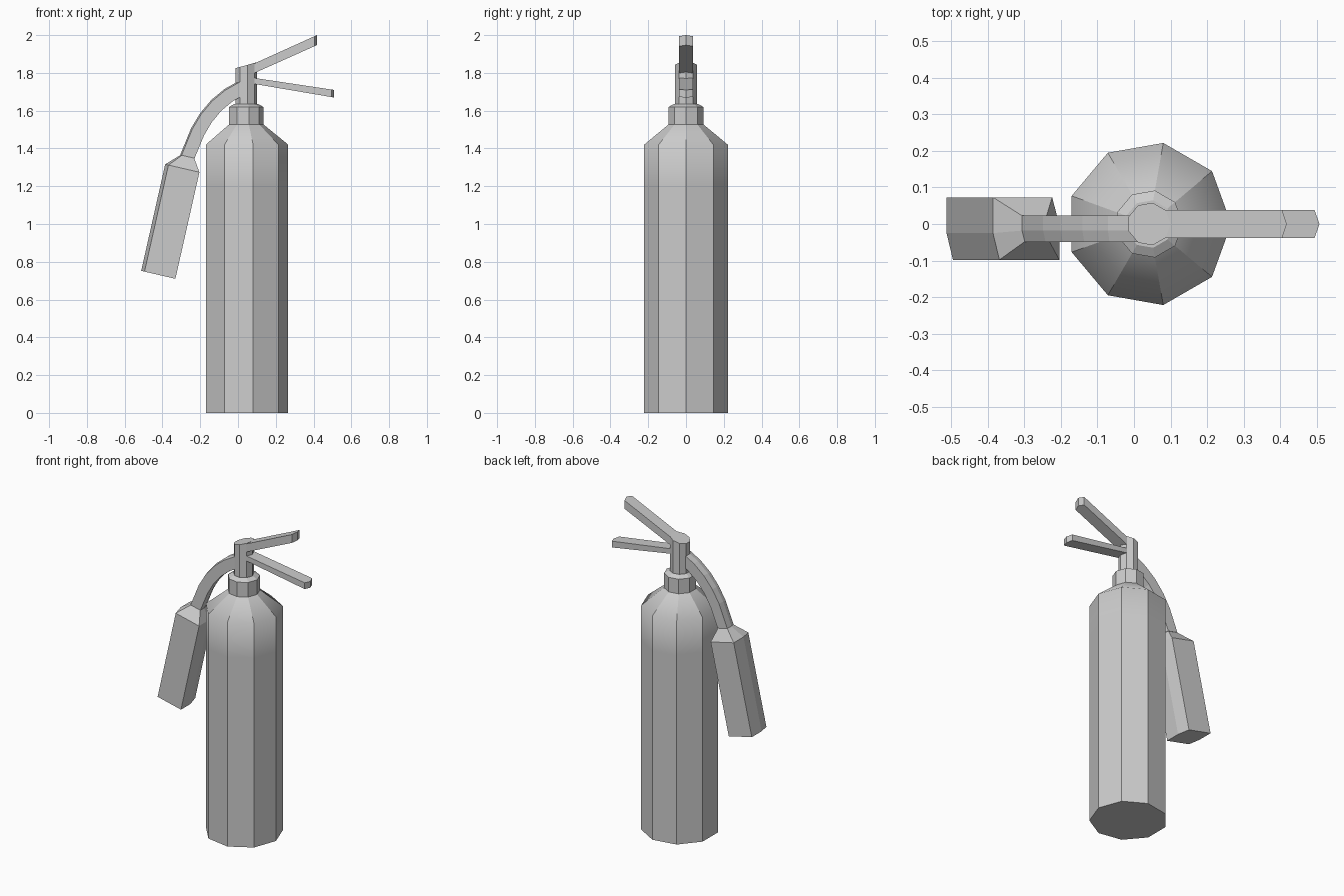
import bpy, bmesh
from math import cos, sin, pi, radians
from mathutils import Vector

if "Cube" in bpy.data.objects:
    bpy.data.objects.remove(bpy.data.objects["Cube"])

CX = 0.041   # axis of the tank
SIDES = 9


def loft(name, rings, smooth_z=()):
    """Skin a list of equal-length point rings and cap both ends."""
    bm = bmesh.new()
    loops = [[bm.verts.new(p) for p in ring] for ring in rings]
    n = len(loops[0])
    for a, b in zip(loops, loops[1:]):
        for i in range(n):
            j = (i + 1) % n
            bm.faces.new((a[i], a[j], b[j], b[i]))
    bm.faces.new(loops[0])
    bm.faces.new(loops[-1])
    bmesh.ops.recalc_face_normals(bm, faces=bm.faces)
    # only the listed horizontal loops are shaded soft
    if smooth_z:
        for f in bm.faces:
            f.smooth = True
        for e in bm.edges:
            e.smooth = any(all(abs(v.co.z - z) < 1e-4 for v in e.verts)
                           for z in smooth_z)
    me = bpy.data.meshes.new(name)
    bm.to_mesh(me)
    bm.free()
    ob = bpy.data.objects.new(name, me)
    bpy.context.collection.objects.link(ob)
    return ob


def circle(r, z, slope=0.0):
    pts = []
    for i in range(SIDES):
        a = 2 * pi * i / SIDES
        pts.append((CX + r * cos(a), r * sin(a), z + slope * r * cos(a)))
    return pts


# tank with sloped shoulder
loft("tank", [circle(0.225, 0), circle(0.225, 1.2), circle(0.225, 1.42),
              circle(0.09, 1.53)], smooth_z=(1.2, 1.42))

# collar nut with chamfered top
loft("collar", [circle(0.093, 1.525), circle(0.093, 1.62), circle(0.066, 1.635)])

# valve stem with slanted top
loft("valve_stem", [circle(0.059, 1.62), circle(0.059, 1.84, 0.28)])


# levers: flat bars with a pointed outer end
def lever(name, x0, x1, top, bottom, half=0.038):
    outline = [(x0, -half), (x1 - 0.013, -half), (x1, 0),
               (x1 - 0.013, half), (x0, half)]

    def ring(z):
        return [(x, y, z[0] + (z[1] - z[0]) * (x - x0) / (x1 - x0))
                for x, y in outline]
    loft(name, [ring(bottom), ring(top)])


lever("upper_lever", 0.06, 0.418, (1.838, 2.0), (1.787, 1.947))
lever("lower_lever", 0.06, 0.507, (1.777, 1.71), (1.746, 1.67))

# shared six-sided section of hose and horn (across, y)
SECTION = [(-0.093, 0.086), (-0.093, -0.012), (-0.075, -0.085),
           (0.093, -0.085), (0.093, 0.012), (0.073, 0.086)]


def section(x, z, tilt, scale):
    t = radians(tilt)
    across = Vector((cos(t), 0, -sin(t)))
    return [Vector((x, -0.013, z)) + across * u * scale + Vector((0, v * scale, 0))
            for u, v in SECTION]


# curved hose
loft("hose", [section(*s, 0.42) for s in [
    (0.03, 1.727, 62), (-0.05, 1.682, 57), (-0.115, 1.628, 48),
    (-0.17, 1.562, 38), (-0.214, 1.488, 28), (-0.268, 1.357, 13)]])

# discharge horn
loft("horn", [section(-0.268, 1.357, 13, 0.40), section(-0.295, 1.295, 13, 1),
              section(-0.422, 0.731, 13, 1)])
